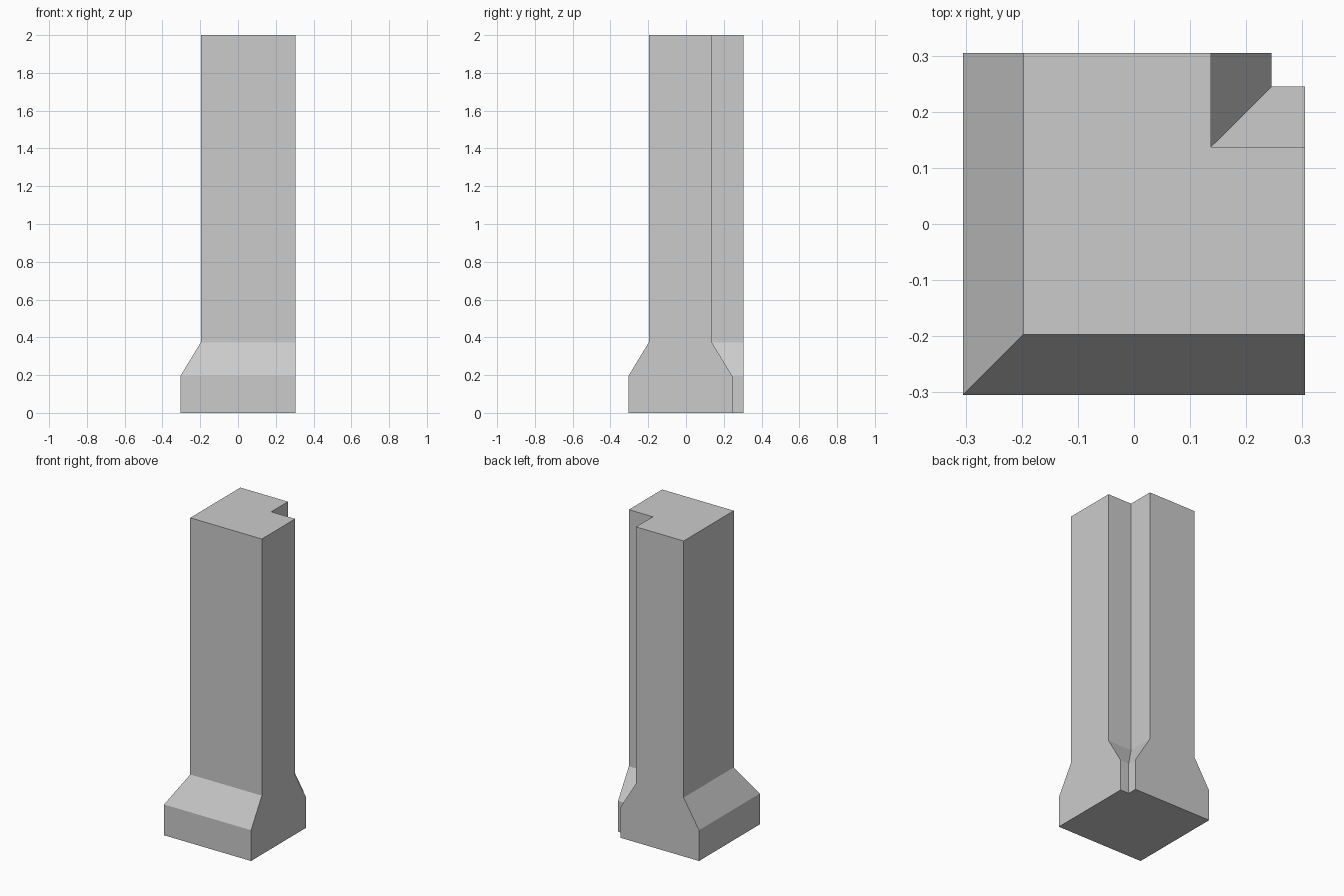
import bpy, bmesh

if "Cube" in bpy.data.objects:
    bpy.data.objects.remove(bpy.data.objects["Cube"])

OUT = 0.305  # flat back and right sides

# Square section with a notched back right corner; the profile moves inward by d
def section(d):
    a, n = -OUT + d, 0.245 - d
    return [(a, a), (OUT, a), (OUT, n), (n, n), (n, OUT), (a, OUT)]

# Plinth, sloped shoulder and shaft: (height, inset)
levels = [(0, 0), (0.195, 0), (0.373, 0.108), (2.0, 0.108)]

bm = bmesh.new()
rings = [[bm.verts.new((x, y, z)) for x, y in section(d)] for z, d in levels]
for low, high in zip(rings, rings[1:]):
    for i in range(6):
        j = (i + 1) % 6
        bm.faces.new((low[i], low[j], high[j], high[i]))
bm.faces.new(rings[0][::-1])
bm.faces.new(rings[-1])
bmesh.ops.recalc_face_normals(bm, faces=bm.faces)

mesh = bpy.data.meshes.new("corner_pillar")
bm.to_mesh(mesh)
bm.free()
pillar = bpy.data.objects.new("corner_pillar", mesh)
bpy.context.collection.objects.link(pillar)
